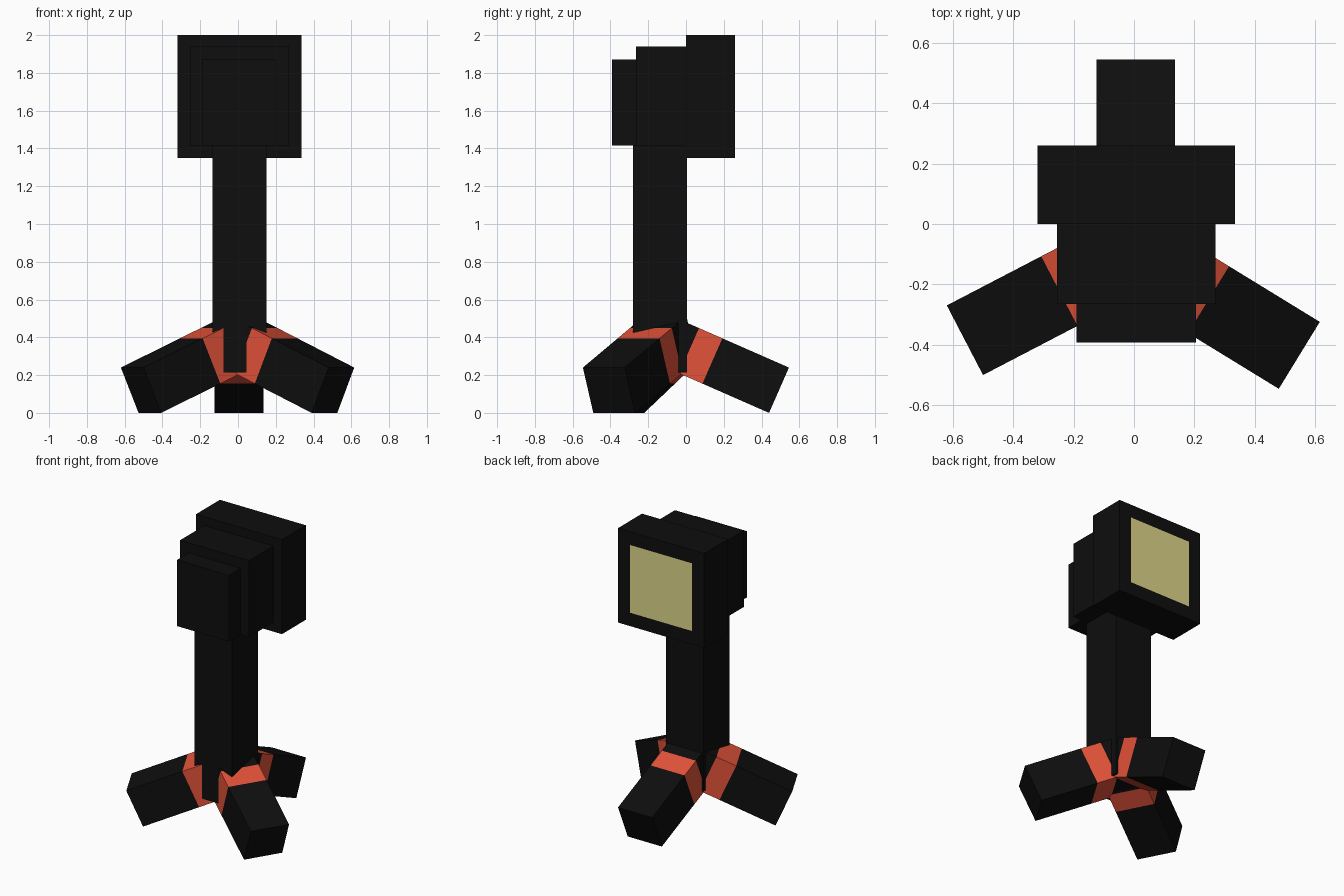
import bpy
import bmesh
import math
from mathutils import Vector

if "Cube" in bpy.data.objects:
    bpy.data.objects.remove(bpy.data.objects["Cube"], do_unlink=True)


def make_material(name, color):
    mat = bpy.data.materials.new(name)
    mat.use_nodes = True
    mat.diffuse_color = color
    for node in mat.node_tree.nodes:
        if node.type == 'BSDF_PRINCIPLED':
            node.inputs["Base Color"].default_value = color
            node.inputs["Roughness"].default_value = 0.8
    return mat


BLACK = make_material("matte black", (0.0044, 0.0044, 0.0044, 1))
RED = make_material("warm red", (0.76, 0.084, 0.041, 1))
YELLOW = make_material("pale yellow", (0.73, 0.67, 0.25, 1))


def add_object(name, bm, mats):
    bmesh.ops.recalc_face_normals(bm, faces=bm.faces)
    mesh = bpy.data.meshes.new(name)
    bm.to_mesh(mesh)
    bm.free()
    for m in mats:
        mesh.materials.append(m)
    obj = bpy.data.objects.new(name, mesh)
    bpy.context.collection.objects.link(obj)
    return obj


def box_mesh(lo, hi):
    bm = bmesh.new()
    bmesh.ops.create_cube(bm, size=1)
    for v in bm.verts:
        v.co = Vector([lo[i] + (v.co[i] + 0.5) * (hi[i] - lo[i]) for i in range(3)])
    return bm


CX = 0.0075  # centre line of pole and head


def centred_box(name, width, y0, y1, z0, z1):
    bm = box_mesh((CX - width / 2, y0, z0), (CX + width / 2, y1, z1))
    return add_object(name, bm, [BLACK])


# Upright pole and the two smaller stepped blocks of the head
centred_box("pole", 0.285, -0.28, 0.005, 0.215, 1.42)
centred_box("head_middle", 0.525, -0.265, 0.0, 1.415, 1.94)
centred_box("head_front", 0.395, -0.392, -0.265, 1.415, 1.87)

# Largest head block, with a square yellow panel inset in its back face
bm = box_mesh((CX - 0.3275, 0.0, 1.35), (CX + 0.3275, 0.26, 2.0))
bm.normal_update()
back = max(bm.faces, key=lambda f: f.calc_center_median().y)
bmesh.ops.inset_individual(bm, faces=[back], thickness=0.13)
back.material_index = 1
add_object("head_back", bm, [BLACK, YELLOW])


# Square-section sloping leg: black foot, red band, black root inside the pole
def leg(name, tip, heading, thick=0.262, slope=23.7):
    a, h = math.radians(slope), math.radians(heading)
    flat = Vector((math.cos(h), math.sin(h), 0))
    side = Vector((-math.sin(h), math.cos(h), 0))
    up = flat * math.sin(a) + Vector((0, 0, math.cos(a)))
    along = flat * math.cos(a) - Vector((0, 0, math.sin(a)))
    top = Vector((tip[0], tip[1], 0.24))
    bm = bmesh.new()
    rings = []
    for dist in (0.0, 0.385, 0.52, 0.65):
        c = top - along * dist
        rings.append([bm.verts.new(c + side * (s * 0.13) - up * (d * thick))
                      for s, d in ((1, 0), (-1, 0), (-1, 1), (1, 1))])
    for k in range(3):
        for i in range(4):
            j = (i + 1) % 4
            f = bm.faces.new((rings[k][i], rings[k][j], rings[k + 1][j], rings[k + 1][i]))
            f.material_index = 1 if k == 1 else 0
    bm.faces.new(rings[0])
    bm.faces.new(rings[-1])
    add_object(name, bm, [BLACK, RED])


leg("back_leg", (0.006, 0.545), 90)
leg("front_left_leg", (0.5475, -0.435), -31.5)
leg("front_right_leg", (-0.56, -0.385), 180 + 27.5)
